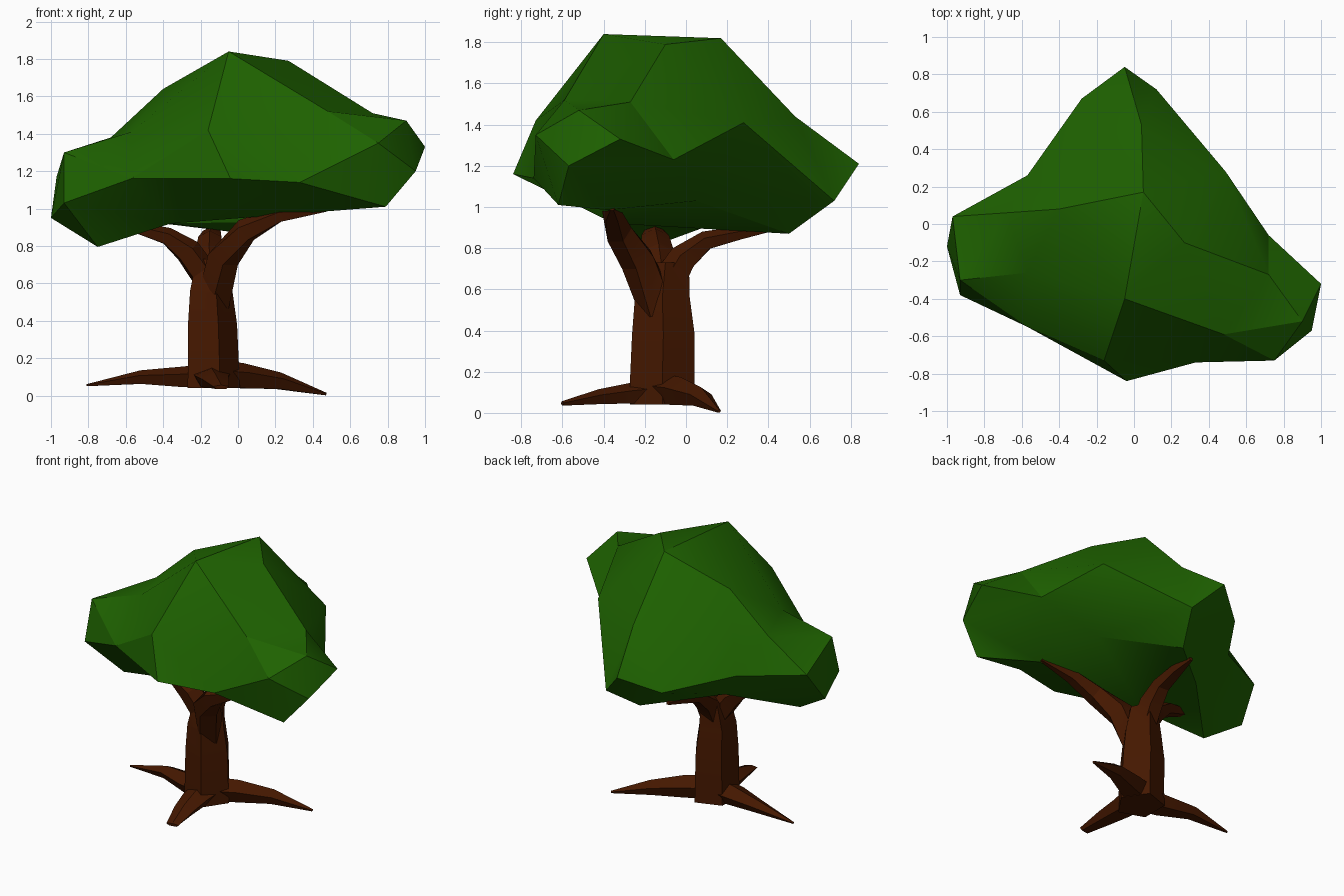
import bpy, bmesh, math
from mathutils import Vector

if "Cube" in bpy.data.objects:
    bpy.data.objects.remove(bpy.data.objects["Cube"])


def material(name, rgb):
    m = bpy.data.materials.new(name)
    m.diffuse_color = (*rgb, 1)
    m.use_nodes = True
    m.node_tree.nodes["Principled BSDF"].inputs["Base Color"].default_value = m.diffuse_color
    return m


LEAF = material("leaf_green", (0.013, 0.122, 0.0))
BARK = material("bark_brown", (0.06, 0.009, 0.0))


def smooth(ob, angle):
    bpy.ops.object.select_all(action='DESELECT')
    ob.select_set(True)
    bpy.context.view_layer.objects.active = ob
    bpy.ops.object.shade_smooth_by_angle(angle=math.radians(angle))


def finish(bm, name, mat):
    bmesh.ops.recalc_face_normals(bm, faces=bm.faces[:])
    me = bpy.data.meshes.new(name)
    bm.to_mesh(me)
    bm.free()
    me.materials.append(mat)
    ob = bpy.data.objects.new(name, me)
    bpy.context.collection.objects.link(ob)
    return ob


def faceted_blob(name, points, centre, mat):
    """Skin points seen from a centre: hull them on a sphere, then move them back."""
    bm = bmesh.new()
    c = Vector(centre)
    pairs = [(bm.verts.new((Vector(p) - c).normalized()), Vector(p)) for p in points]
    bmesh.ops.convex_hull(bm, input=bm.verts[:])
    for v, p in pairs:
        v.co = p
    return finish(bm, name, mat)


def limb(name, path, sides=6, turn=0.0, flat_rings=False):
    """Low-poly tube; each path entry is (x, y, z, half width, half height)."""
    bm = bmesh.new()
    pts = [Vector(p[:3]) for p in path]
    rings = []
    for i, p in enumerate(path):
        d = (pts[min(i + 1, len(pts) - 1)] - pts[max(i - 1, 0)]).normalized()
        if flat_rings:
            side, up = Vector((1, 0, 0)), Vector((0, 1, 0))
        else:
            side = d.cross(Vector((0, 0, 1))).normalized()
            up = side.cross(d)
        ring = []
        for k in range(sides):
            a = 2 * math.pi * k / sides + turn
            ring.append(bm.verts.new(pts[i] + side * (math.cos(a) * p[3]) + up * (math.sin(a) * p[4])))
        rings.append(ring)
    for a, b in zip(rings, rings[1:]):
        for k in range(sides):
            n = (k + 1) % sides
            bm.faces.new((a[k], a[n], b[n], b[k]))
    bm.faces.new(rings[0])
    bm.faces.new(rings[-1])
    return finish(bm, name, BARK)


# Canopy: summit ridge, side lobes, rim and underside
summit = [(-0.05, -0.40, 1.84), (0.27, -0.10, 1.79), (0.05, 0.17, 1.82),
          (0.04, 0.53, 1.44), (0.49, 0.28, 1.41), (-0.40, 0.08, 1.64),
          (-0.16, -0.73, 1.42), (0.48, -0.59, 1.52)]
right_lobe = [(0.72, -0.27, 1.51), (0.90, -0.52, 1.47), (1.00, -0.32, 1.33),
              (0.95, -0.57, 1.20), (0.75, -0.73, 1.35), (0.79, -0.62, 1.01),
              (0.72, -0.06, 1.23)]
left_lobe = [(-0.93, -0.38, 1.03), (-1.00, -0.12, 0.95), (-0.97, 0.04, 1.17),
             (-0.93, -0.30, 1.30), (-0.57, -0.26, 1.41), (-0.68, 0.06, 1.38),
             (-0.75, -0.20, 0.795)]
rim = [(0.33, -0.74, 1.14), (-0.04, -0.84, 1.16), (-0.57, -0.55, 1.16),
       (-0.05, 0.84, 1.21), (0.12, 0.72, 1.03), (-0.28, 0.67, 1.10),
       (-0.57, 0.26, 1.14)]
underside = [(0.01, 0.50, 0.87), (0.34, 0.05, 1.03), (0.47, -0.38, 0.985),
             (-0.36, -0.35, 0.92), (-0.40, 0.14, 0.92)]
canopy = faceted_blob("canopy", summit + right_lobe + left_lobe + rim + underside,
                      (0.0, -0.12, 1.27), LEAF)
smooth(canopy, 30)

# Trunk
trunk = limb("trunk", [(-0.145, -0.115, 0.04, 0.155, 0.165), (-0.145, -0.115, 0.16, 0.15, 0.165),
                       (-0.15, -0.11, 0.38, 0.145, 0.16), (-0.155, -0.115, 0.56, 0.125, 0.14),
                       (-0.15, -0.10, 0.73, 0.09, 0.12)], sides=5, flat_rings=True)

parts = [
    # Branches
    limb("right_branch", [(-0.13, -0.13, 0.50, 0.09, 0.10), (-0.08, -0.23, 0.74, 0.09, 0.09),
                          (0.04, -0.33, 0.88, 0.07, 0.07), (0.22, -0.36, 0.965, 0.05, 0.045),
                          (0.47, -0.36, 0.995, 0.015, 0.015)], sides=5, turn=0.31),
    limb("left_branch", [(-0.15, -0.12, 0.60, 0.09, 0.08), (-0.27, -0.14, 0.77, 0.085, 0.075),
                         (-0.38, -0.15, 0.85, 0.07, 0.05), (-0.56, -0.16, 0.90, 0.03, 0.03)], sides=5, turn=0.31),
    limb("back_branch", [(-0.15, -0.10, 0.60, 0.08, 0.09), (-0.155, -0.01, 0.75, 0.08, 0.075),
                         (-0.15, 0.10, 0.835, 0.065, 0.05), (-0.14, 0.26, 0.87, 0.05, 0.035),
                         (-0.14, 0.40, 0.89, 0.015, 0.015)], sides=5, turn=0.31),
    # Roots
    limb("left_root", [(-0.14, -0.12, 0.10, 0.11, 0.07), (-0.30, -0.10, 0.095, 0.10, 0.06),
                       (-0.52, -0.05, 0.095, 0.06, 0.04), (-0.81, -0.04, 0.055, 0.008, 0.006)], sides=5, turn=0.31),
    limb("right_root", [(-0.12, -0.10, 0.11, 0.11, 0.075), (0.02, -0.03, 0.10, 0.09, 0.075),
                        (0.22, 0.07, 0.075, 0.06, 0.05), (0.47, 0.16, 0.008, 0.01, 0.008)], sides=5, turn=0.31),
    limb("front_root", [(-0.14, -0.12, 0.10, 0.11, 0.07), (-0.14, -0.27, 0.09, 0.095, 0.055),
                        (-0.12, -0.42, 0.075, 0.075, 0.04), (-0.09, -0.60, 0.045, 0.045, 0.012)], sides=5, turn=0.31),
]

# Weld branches and roots into the trunk
for part in parts:
    mod = trunk.modifiers.new("weld_" + part.name, 'BOOLEAN')
    mod.operation, mod.solver, mod.object = 'UNION', 'EXACT', part
bpy.context.view_layer.objects.active = trunk
for mod in list(trunk.modifiers):
    bpy.ops.object.modifier_apply(modifier=mod.name)
for part in parts:
    bpy.data.objects.remove(part)
smooth(trunk, 20)
